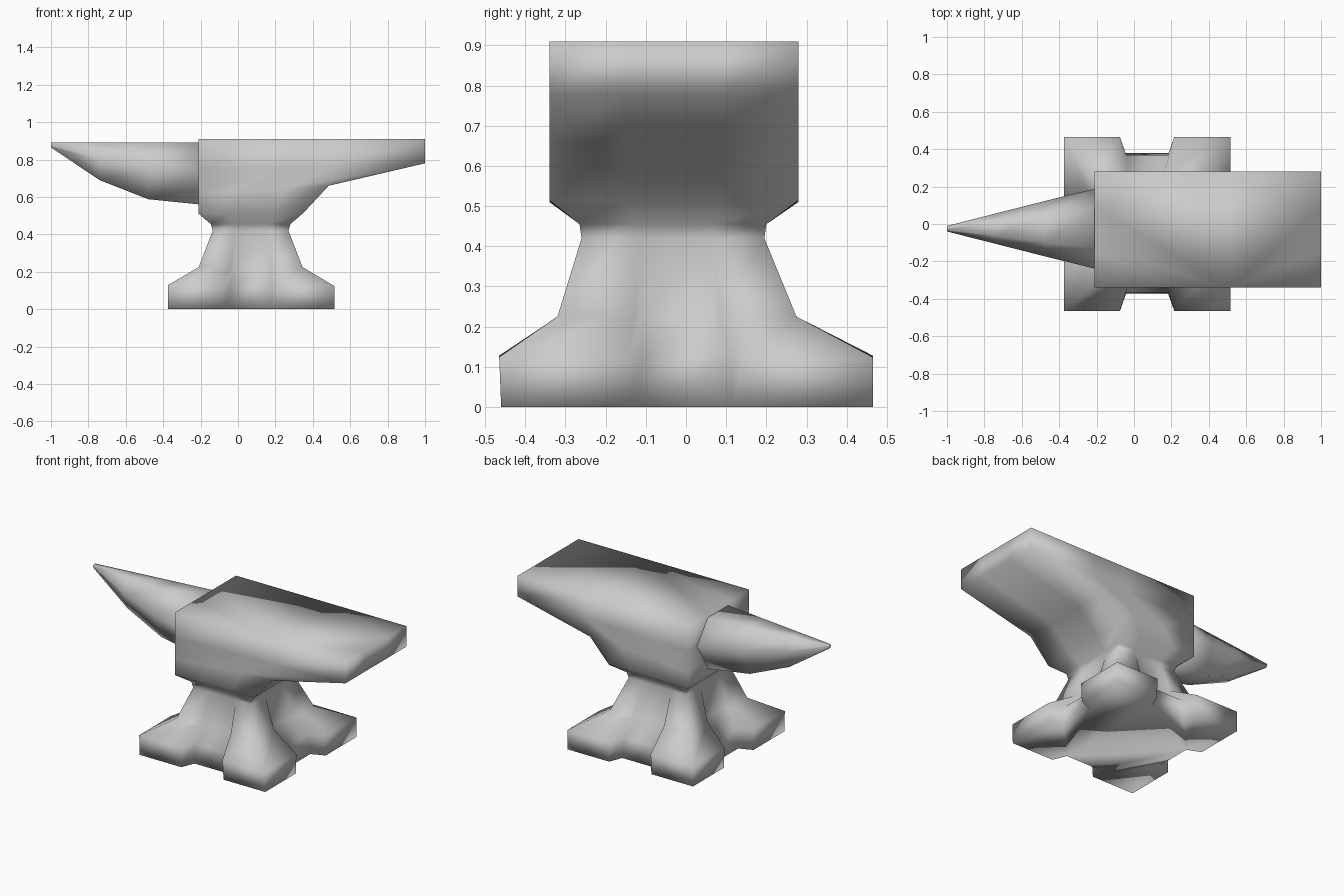
import bpy
import bmesh

if "Cube" in bpy.data.objects:
    bpy.data.objects.remove(bpy.data.objects["Cube"])


def loft(name, rings):
    """Skin a list of equal-length point rings, cap both ends, shade smooth."""
    bm = bmesh.new()
    loops = [[bm.verts.new(p) for p in ring] for ring in rings]
    n = len(loops[0])
    for a, b in zip(loops, loops[1:]):
        for i in range(n):
            j = (i + 1) % n
            bm.faces.new((a[i], a[j], b[j], b[i]))
    bm.faces.new(loops[0][::-1])
    bm.faces.new(loops[-1])
    bmesh.ops.recalc_face_normals(bm, faces=bm.faces)
    for f in bm.faces:
        f.smooth = True
    mesh = bpy.data.meshes.new(name)
    bm.to_mesh(mesh)
    bm.free()
    obj = bpy.data.objects.new(name, mesh)
    bpy.context.collection.objects.link(obj)
    return obj


def notched_ring(x0, x1, y0, y1, z_left, z_right, outer, inner, depth):
    """Rectangle with a tapered notch in the middle of each side."""
    corners = [(x0, y0), (x1, y0), (x1, y1), (x0, y1)]
    pts = []
    for i, (ax, ay) in enumerate(corners):
        bx, by = corners[(i + 1) % 4]
        length = abs(bx - ax) + abs(by - ay)
        ux, uy = (bx - ax) / length, (by - ay) / length
        half = length / 2
        path = [(0, 0), (half - outer, 0), (half - inner, depth),
                (half + inner, depth), (half + outer, 0)]
        for s, d in path:
            x, y = ax + ux * s - uy * d, ay + uy * s + ux * d
            z = z_left + (z_right - z_left) * (x - x0) / (x1 - x0)
            pts.append((x, y, z))
    return pts


# Feet, waist and working block as one continuous skin
levels = [
    (-0.375, 0.515, -0.46, 0.465, 0.00, 0.00, 0.150, 0.115, 0.085),
    (-0.375, 0.515, -0.465, 0.465, 0.128, 0.124, 0.145, 0.110, 0.10),
    (-0.21, 0.345, -0.32, 0.275, 0.225, 0.225, 0.105, 0.085, 0.035),
    (-0.135, 0.27, -0.26, 0.195, 0.42, 0.42, 0.10, 0.08, 0.0),
    (-0.145, 0.28, -0.265, 0.20, 0.455, 0.455, 0.10, 0.08, 0.0),
    (-0.21, 0.35, -0.34, 0.28, 0.51, 0.515, 0.12, 0.09, 0.0),
    (-0.21, 0.485, -0.34, 0.28, 0.62, 0.66, 0.12, 0.09, 0.0),
    (-0.21, 1.00, -0.34, 0.28, 0.75, 0.78, 0.12, 0.09, 0.0),
    (-0.21, 1.00, -0.34, 0.28, 0.91, 0.91, 0.12, 0.09, 0.0),
]
loft("anvil_body", [notched_ring(*lv) for lv in levels])

# Horn: six-sided section tapering to a blunt tip, (x, bottom z, half width)
horn = []
for x, z_low, w in [(-0.205, 0.56, 0.215), (-0.48, 0.588, 0.147),
                    (-0.74, 0.69, 0.081), (-1.0, 0.865, 0.015)]:
    z_mid = z_low + (0.89 - z_low) * 0.57
    section = [(-0.48, 0.89), (-1, z_mid), (-0.46, z_low),
               (0.46, z_low), (1, z_mid), (0.48, 0.89)]
    horn.append([(x, -0.025 + w * k, z) for k, z in section])
loft("anvil_horn", horn)
